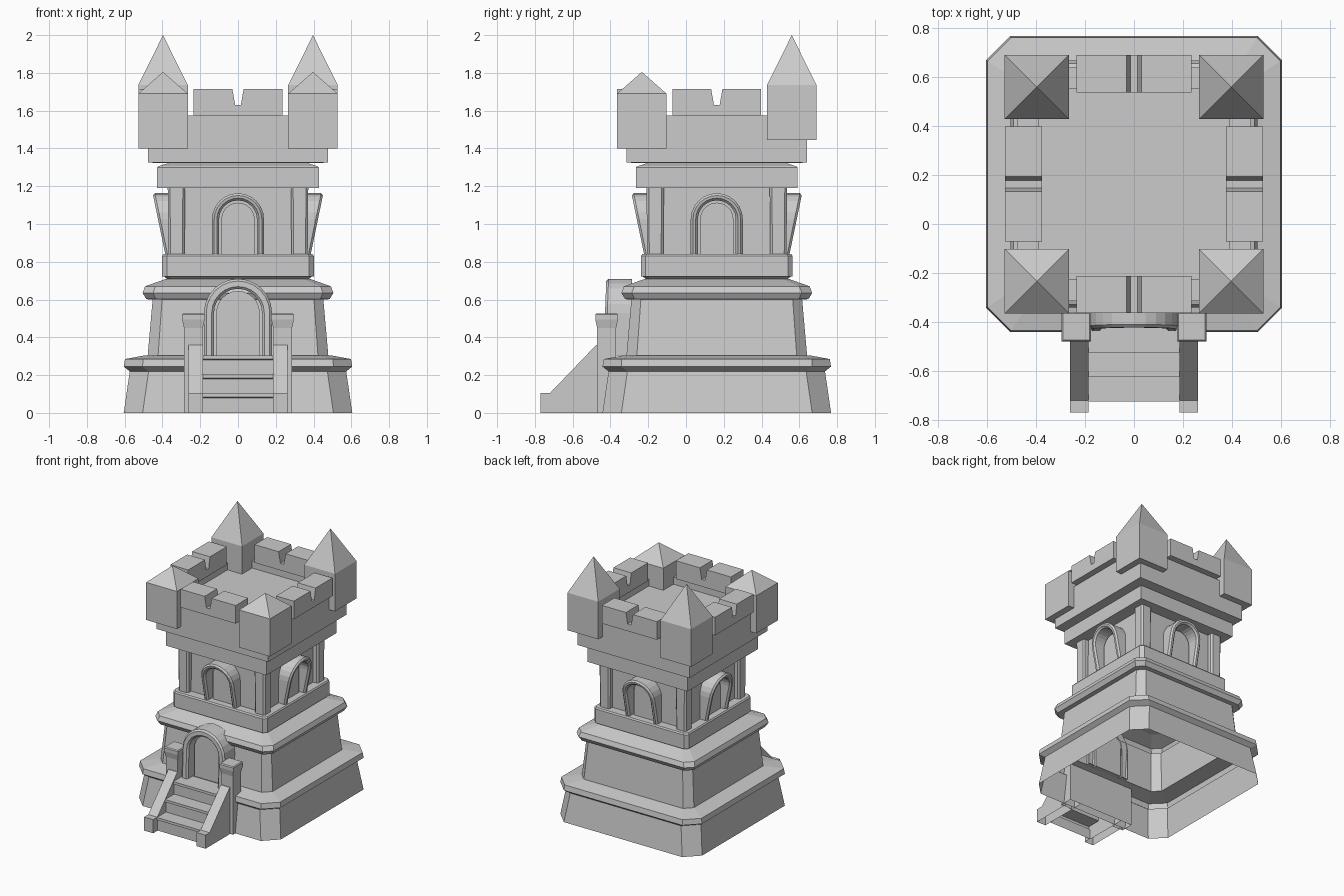
import bpy, bmesh, math
from mathutils import Matrix, Vector

cube = bpy.data.objects.get("Cube")
if cube:
    bpy.data.objects.remove(cube, do_unlink=True)

stone = bpy.data.materials.new("grey_stone")
stone.use_nodes = True
GREY = (0.6, 0.6, 0.6, 1)
stone.diffuse_color = GREY
stone.node_tree.nodes["Principled BSDF"].inputs["Base Color"].default_value = GREY

CENTRE = Vector((0, 0.163, 0))  # tower axis


def side(i):
    """Places a part built facing -y on one of the four tower sides."""
    return Matrix.Translation(CENTRE) @ Matrix.Rotation(i * math.pi / 2, 4, 'Z')


def finish(name, bm, matrix=Matrix()):
    bmesh.ops.recalc_face_normals(bm, faces=bm.faces)
    # the model is hollow underneath
    floor = [f for f in bm.faces if all(v.co.z < 0.001 for v in f.verts)]
    bmesh.ops.delete(bm, geom=floor, context='FACES_ONLY')
    bm.transform(matrix)
    mesh = bpy.data.meshes.new(name)
    bm.to_mesh(mesh)
    bm.free()
    mesh.materials.append(stone)
    obj = bpy.data.objects.new(name, mesh)
    bpy.context.collection.objects.link(obj)
    return obj


def bridge(bm, a, b, closed=True):
    n = len(a)
    for i in range(n if closed else n - 1):
        j = (i + 1) % n
        bm.faces.new((a[i], a[j], b[j], b[i]))


def square(half, cut):
    """Corner points of a square, with cut corners if cut > 0."""
    pts = []
    for k in range(4):
        rot = Matrix.Rotation(k * math.pi / 2, 2)
        corner = [(half, half - cut), (half - cut, half)] if cut else [(half, half)]
        pts += [rot @ Vector(p) for p in corner]
    return pts


def loft(name, rings, centre=CENTRE, bottom=True, apex=None):
    """Stacks square rings of (z, half width, corner cut)."""
    bm = bmesh.new()
    loops = [[bm.verts.new((centre[0] + p.x, centre[1] + p.y, z)) for p in square(h, c)]
             for z, h, c in rings]
    for a, b in zip(loops, loops[1:]):
        bridge(bm, a, b)
    if bottom:
        bm.faces.new(loops[0])
    if apex:
        tip = bm.verts.new((centre[0], centre[1], apex))
        top = loops[-1]
        for i in range(len(top)):
            bm.faces.new((top[i], top[(i + 1) % len(top)], tip))
    else:
        bm.faces.new(loops[-1])
    return finish(name, bm)


def extrude(name, points, start, end, place, matrix=Matrix()):
    """Extrudes an outline; place(u, v, w) maps it into space."""
    bm = bmesh.new()
    a = [bm.verts.new(place(u, v, start)) for u, v in points]
    b = [bm.verts.new(place(u, v, end)) for u, v in points]
    bridge(bm, a, b)
    bm.faces.new(a)
    bm.faces.new(b)
    return finish(name, bm, matrix)


def arch_line(r, z0, spring, steps=12):
    arc = [(r * math.cos(math.pi * k / steps), spring + r * math.sin(math.pi * k / steps))
           for k in range(steps + 1)]
    return [(r, z0)] + arc + [(-r, z0)]


def arch(name, outer, inner, z0, spring, depth, back, panel, matrix):
    """Bevelled arch frame whose face leans with height, plus a recessed panel."""
    bevel = 0.012
    top = spring + outer
    section = [(outer, None), (outer, bevel), (outer - bevel, 0),
               (inner + bevel, 0), (inner, bevel), (inner, None)]
    bm = bmesh.new()
    lines = []
    for r, inset in section:
        line = []
        for x, z in arch_line(r, z0, spring):
            t = (z - z0) / (top - z0)
            d = depth[0] + t * (depth[1] - depth[0])
            y = back if inset is None else d - inset
            line.append(bm.verts.new((x, -y, z)))
        lines.append(line)
    for a, b in zip(lines, lines[1:]):
        bridge(bm, a, b, closed=False)
    for end in (0, -1):
        bm.faces.new([line[end] for line in lines])
    finish(name + "_frame", bm, matrix)
    extrude(name + "_panel", arch_line(inner - bevel, z0, spring), back, panel,
            lambda u, v, w: (u, -w, v), matrix)


# Lower tower: flared plinth, ledge, wall, second ledge
loft("lower_tower", [
    (0, 0.605, 0.1), (0.22, 0.573, 0.1), (0.245, 0.605, 0.1), (0.285, 0.598, 0.095),
    (0.305, 0.49, 0.06), (0.305, 0.478, 0.055), (0.6, 0.452, 0.05), (0.602, 0.485, 0.05),
    (0.635, 0.505, 0.055), (0.67, 0.492, 0.055), (0.708, 0.385, 0.035)], bottom=False)

# Belt, recessed upper wall and cornice
loft("belt", [(0.705, 0.37, 0.025), (0.722, 0.392, 0.025), (0.722, 0.402, 0.025),
              (0.83, 0.402, 0.025), (0.84, 0.395, 0.025)])
loft("upper_wall", [(0.84, 0.33, 0), (1.19, 0.33, 0)])
loft("cornice", [(1.19, 0.428, 0), (1.3, 0.428, 0), (1.306, 0.42, 0), (1.325, 0.36, 0)])

# Crown with sunken roof deck
loft("crown", [(1.322, 0.38, 0), (1.325, 0.477, 0), (1.575, 0.477, 0),
               (1.575, 0.39, 0), (1.52, 0.39, 0)])

# Corner pillars and turrets
for sx in (-1, 1):
    for sy in (-1, 1):
        where = ("front" if sy < 0 else "back") + ("_left" if sx > 0 else "_right")
        loft(where + "_pillar", [(0.84, 0.043, 0.012), (1.19, 0.046, 0.012)],
             CENTRE + Vector((sx * 0.326, sy * 0.326, 0)))
        low, eave, tip = (1.4, 1.69, 1.805) if sy < 0 else (1.445, 1.735, 2.0)
        loft(where + "_turret", [(low, 0.131, 0), (eave, 0.131, 0)],
             CENTRE + Vector((sx * 0.397, sy * 0.397, 0)), apex=tip)

# Battlements and arched windows on all four sides
half_merlon = [(0.235, 1.575), (0.235, 1.715), (0.03, 1.715), (0.015, 1.63)]
merlon = half_merlon + [(-u, v) for u, v in reversed(half_merlon)]
for i, where in enumerate(("front", "left", "back", "right")):
    extrude(where + "_battlement", merlon, 0.375, 0.527,
            lambda u, v, w: (u, -w, v), side(i))
    arch(where + "_window", 0.138, 0.1, 0.84, 1.025, (0.385, 0.452), 0.32, 0.345, side(i))

# Doorway
arch("door", 0.18, 0.127, 0.305, 0.53, (0.6, 0.585), 0.45, 0.53, side(0))

# Steps with thin overhanging treads
along_x = lambda u, v, w: (w, u, v)
rise, run = 0.1, 0.1
outline = [(-0.37, 0)]
outline.append((-0.715, 0))
for k in range(3):
    y, z = -0.715 + k * run, 0.1 + k * rise
    outline += [(y, z - 0.02), (y - 0.01, z - 0.015), (y - 0.01, z + 0.005),
                (y + run if k < 2 else -0.37, z + 0.005)]
extrude("steps", outline, -0.19, 0.19, along_x)

# Stair side walls and gate posts
rail = [(-0.77, 0), (-0.77, 0.105), (-0.72, 0.105), (-0.475, 0.36), (-0.44, 0.36), (-0.44, 0)]
for sx, where in ((1, "left"), (-1, "right")):
    extrude(where + "_stair_wall", rail, sx * 0.185, sx * 0.262, along_x)
    loft(where + "_gate_post", [(0, 0.05, 0), (0.45, 0.05, 0), (0.495, 0.06, 0),
                                (0.52, 0.06, 0), (0.527, 0.054, 0)],
         Vector((sx * 0.236, -0.42, 0)))
